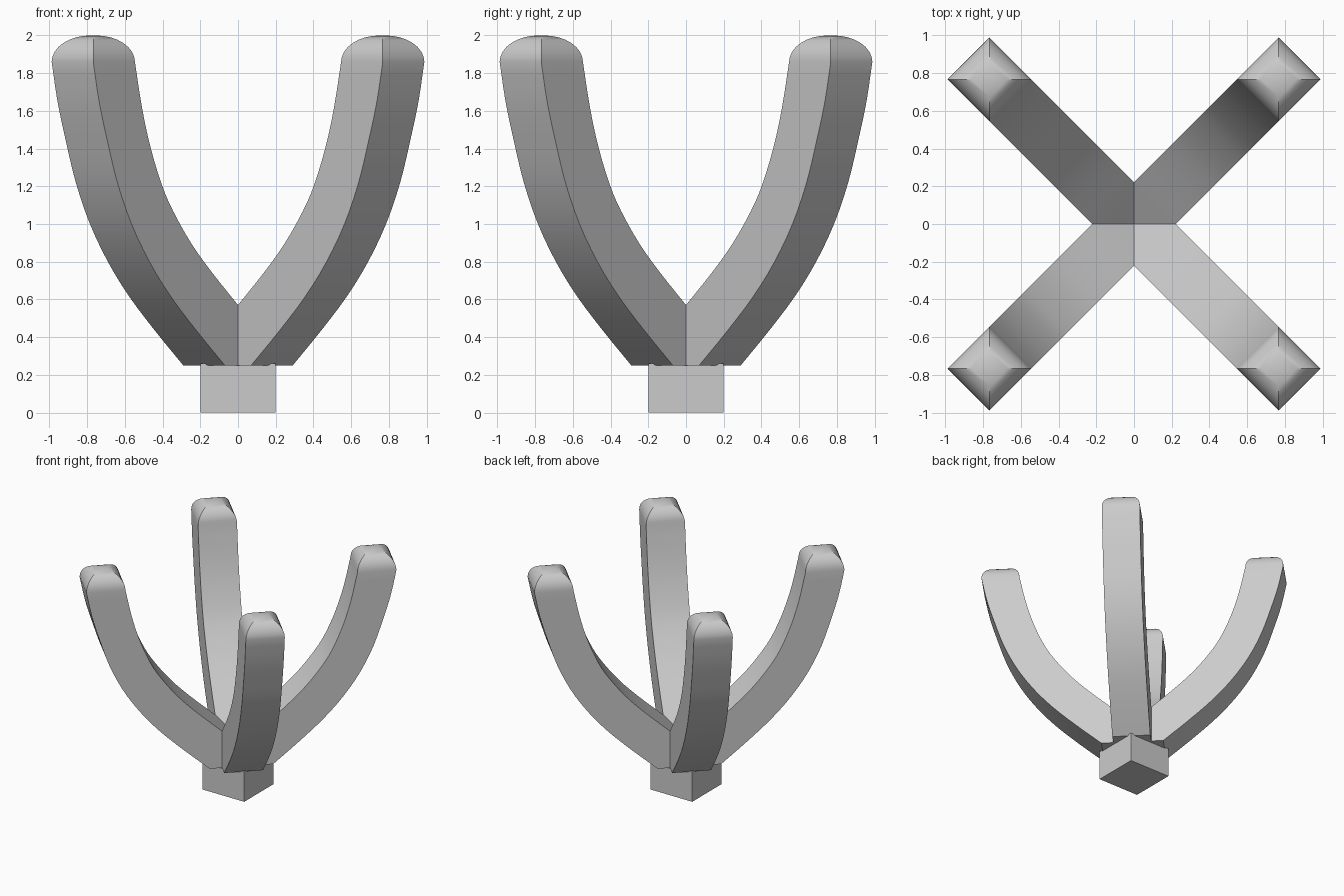
import bpy, bmesh, math
from mathutils import Vector

if "Cube" in bpy.data.objects:
    bpy.data.objects.remove(bpy.data.objects["Cube"])

HALF = 0.156          # half width of the square arm section
R2 = math.sqrt(2)

# rings along an arm: outer edge (x, z), inner edge (x, z) as seen from the front
RINGS = [Vector(r) for r in (
    (.29, .25, -.11, .43), (.445, .44, 0, .57), (.58, .62, .14, .745),
    (.69, .80, .25, .90), (.785, 1.0, .345, 1.07), (.86, 1.22, .405, 1.21),
    (.915, 1.45, .465, 1.41), (.957, 1.65, .51, 1.62), (.988, 1.86, .547, 1.86))]


def smooth_path(pts, n=3):
    """Catmull-Rom curve through the points."""
    ext = [2 * pts[0] - pts[1]] + pts + [2 * pts[-1] - pts[-2]]
    out = []
    for a, b, c, d in zip(ext, ext[1:], ext[2:], ext[3:]):
        for i in range(n):
            t = i / n
            out.append(.5 * (2 * b + (c - a) * t + (2 * a - 5 * b + 4 * c - d) * t ** 2
                             + (3 * b - a - 3 * c + d) * t ** 3))
    return out + [pts[-1]]


def add_object(name, bm):
    mesh = bpy.data.meshes.new(name)
    bmesh.ops.recalc_face_normals(bm, faces=bm.faces)
    bm.to_mesh(mesh)
    bm.free()
    obj = bpy.data.objects.new(name, mesh)
    bpy.context.collection.objects.link(obj)
    return obj


def build_arm(name, angle):
    bm = bmesh.new()
    # curved square bar, starting with the flat underside at the centre
    loops = []
    for xo, zo, xi, zi in [(.11, .25, .11 - .22, .43)] + smooth_path(RINGS):
        ro, ri = (xo - .11) * R2, (xi + .11) * R2
        loops.append([(ro, -HALF, zo), (ro, HALF, zo), (ri, HALF, zi), (ri, -HALF, zi)])
    # rounded tip
    centre, steps = .7675 * R2, 8
    for i in range(1, steps + 1):
        t = i / steps * math.pi / 2
        h = HALF - .145 * (1 - math.cos(t))
        z = 1.86 + .14 * math.sin(t)
        loops.append([(centre + h, -h, z), (centre + h, h, z),
                      (centre - h, h, z), (centre - h, -h, z)])
    loops = [[bm.verts.new(p) for p in loop] for loop in loops]
    for a, b in zip(loops, loops[1:]):
        for k in range(4):
            bm.faces.new((a[k], a[(k + 1) % 4], b[(k + 1) % 4], b[k]))
    bm.faces.new(loops[0])
    bm.faces.new(loops[-1])
    bmesh.ops.remove_doubles(bm, verts=bm.verts, dist=.0005)
    obj = add_object(name, bm)
    obj.rotation_euler.z = angle
    # smooth along the bend, crisp along the edges
    bpy.ops.object.select_all(action='DESELECT')
    obj.select_set(True)
    bpy.context.view_layer.objects.active = obj
    bpy.ops.object.shade_smooth_by_angle(angle=math.radians(30))


for i, side in enumerate(("back_right", "back_left", "front_left", "front_right")):
    build_arm("arm_" + side, math.radians(45 + 90 * i))

# square foot
bm = bmesh.new()
bmesh.ops.create_cube(bm, size=1)
bmesh.ops.scale(bm, vec=(.4, .4, .26), verts=bm.verts)
bmesh.ops.translate(bm, vec=(0, 0, .13), verts=bm.verts)
add_object("base_block", bm)
